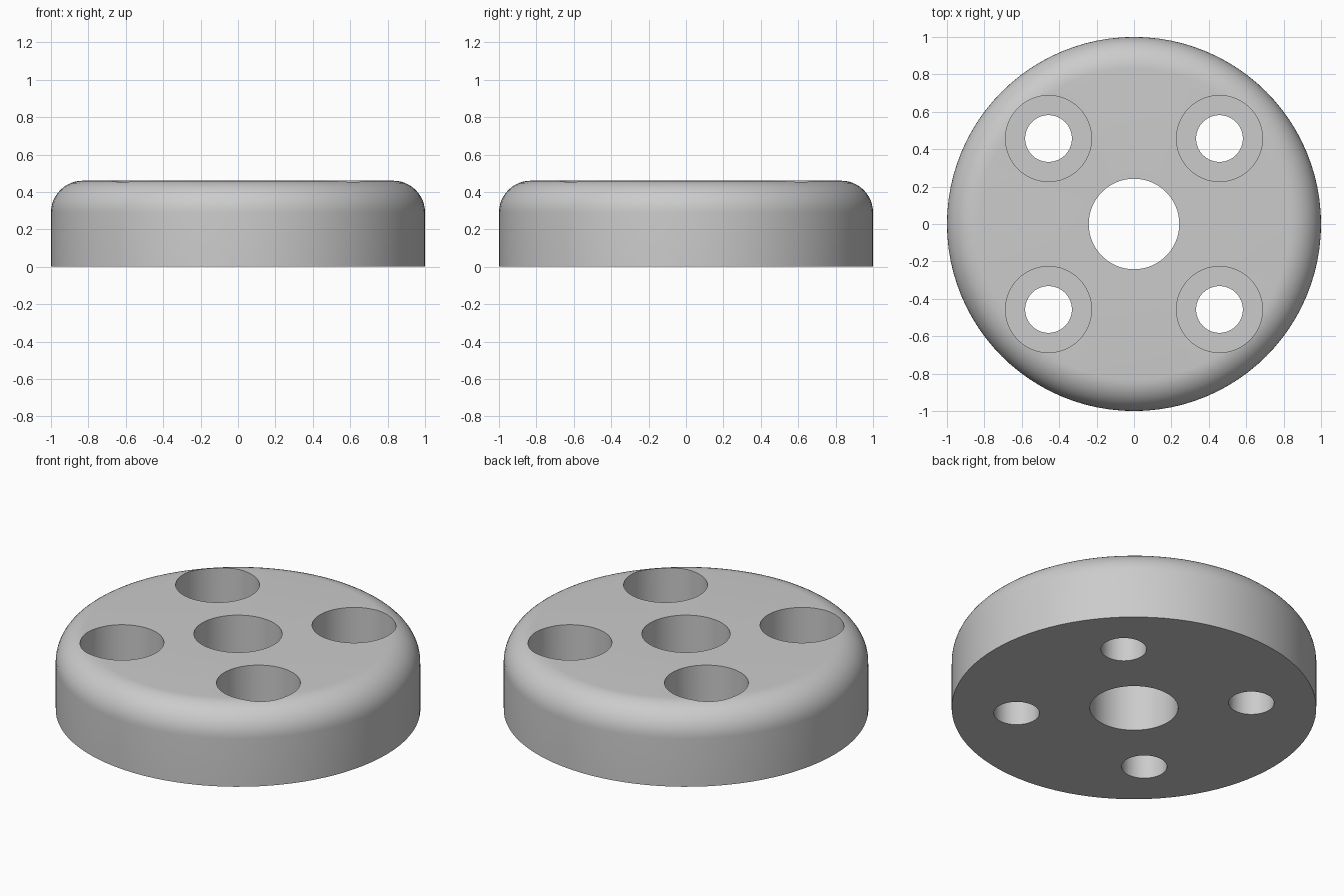
import bpy, bmesh, math

if "Cube" in bpy.data.objects:
    bpy.data.objects.remove(bpy.data.objects["Cube"], do_unlink=True)

HEIGHT, RADIUS, FILLET = 0.46, 1.0, 0.17
BORE, HOLE, RECESS = 0.242, 0.125, 0.23
RECESS_FLOOR, OFFSET = 0.19, 0.457

# Single plain grey finish
grey = bpy.data.materials.new("grey")
grey.use_nodes = True
colour = (0.6, 0.6, 0.6, 1)
grey.diffuse_color = colour
grey.node_tree.nodes["Principled BSDF"].inputs["Base Color"].default_value = colour


def lathe(name, profile, steps, closed, location=(0, 0, 0)):
    """Turn an (r, z) profile around the z axis."""
    bm = bmesh.new()
    verts = [bm.verts.new((r, 0, z)) for r, z in profile]
    pairs = list(zip(verts, verts[1:]))
    if closed:
        pairs.append((verts[-1], verts[0]))
    edges = [bm.edges.new(p) for p in pairs]
    bmesh.ops.spin(bm, geom=verts + edges, cent=(0, 0, 0), axis=(0, 0, 1),
                   angle=math.tau, steps=steps)
    bmesh.ops.remove_doubles(bm, verts=bm.verts[:], dist=1e-5)
    bmesh.ops.recalc_face_normals(bm, faces=bm.faces[:])
    mesh = bpy.data.meshes.new(name)
    bm.to_mesh(mesh)
    bm.free()
    mesh.materials.append(grey)
    obj = bpy.data.objects.new(name, mesh)
    obj.location = location
    bpy.context.collection.objects.link(obj)
    return obj


# Round body with a filleted top edge and a straight centre bore
arc = [i / 12 * math.pi / 2 for i in range(13)]
rim = [(RADIUS - FILLET * (1 - math.cos(a)), HEIGHT - FILLET * (1 - math.sin(a)))
       for a in arc]
body = lathe("flange_body",
             [(BORE, 0), (RADIUS, 0)] + rim + [(BORE, HEIGHT)], 96, True)

# Four counterbored bolt holes
step = [(0, -0.1), (HOLE, -0.1), (HOLE, RECESS_FLOOR),
        (RECESS, RECESS_FLOOR), (RECESS, HEIGHT + 0.1), (0, HEIGHT + 0.1)]
cutters = []
for sx in (-1, 1):
    for sy in (-1, 1):
        cutter = lathe("bolt_hole_cutter", step, 64, False,
                       (sx * OFFSET, sy * OFFSET, 0))
        cutter.hide_render = True
        mod = body.modifiers.new("bolt_hole", "BOOLEAN")
        mod.operation = "DIFFERENCE"
        mod.solver = "EXACT"
        mod.object = cutter
        cutters.append(cutter)

# Bake the cuts, then shade the curved walls smooth
bpy.ops.object.select_all(action="DESELECT")
body.select_set(True)
bpy.context.view_layer.objects.active = body
for mod in list(body.modifiers):
    bpy.ops.object.modifier_apply(modifier=mod.name)
for cutter in cutters:
    bpy.data.objects.remove(cutter, do_unlink=True)
bpy.ops.object.shade_smooth_by_angle(angle=math.radians(30))
